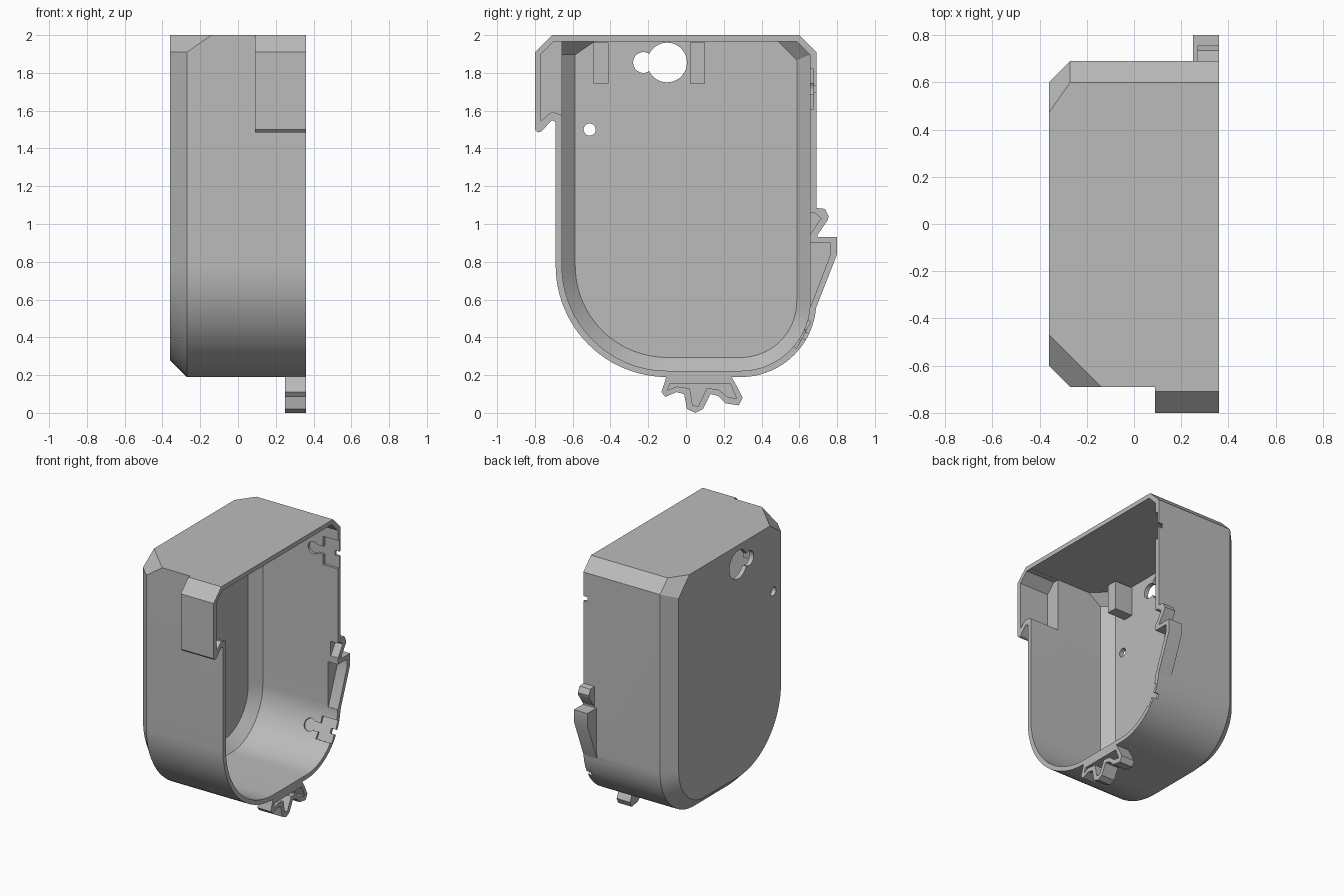
import bpy, bmesh, math
from mathutils import Vector, Matrix

cube = bpy.data.objects.get("Cube")
if cube:
    bpy.data.objects.remove(cube, do_unlink=True)

grey = bpy.data.materials.new("plain grey")
grey.use_nodes = True
COLOUR = (0.5, 0.5, 0.5, 1)
grey.diffuse_color = COLOUR
grey.node_tree.nodes["Principled BSDF"].inputs["Base Color"].default_value = COLOUR

WALL = 0.033
CHAMFER = 0.09
FRONT, BACK = 0.36, -0.36


def make_object(name, bm):
    bmesh.ops.recalc_face_normals(bm, faces=bm.faces)
    mesh = bpy.data.meshes.new(name)
    bm.to_mesh(mesh)
    bm.free()
    mesh.materials.append(grey)
    obj = bpy.data.objects.new(name, mesh)
    bpy.context.collection.objects.link(obj)
    return obj


def loft(sections):
    """Skin matching (x, [(y, z), ...]) sections into a closed solid."""
    bm = bmesh.new()
    loops = [[bm.verts.new((x, y, z)) for y, z in pts] for x, pts in sections]
    for a, b in zip(loops, loops[1:]):
        for i in range(len(a)):
            j = (i + 1) % len(a)
            bm.faces.new((a[i], a[j], b[j], b[i]))
    bm.faces.new(loops[0])
    bm.faces.new(loops[-1])
    bmesh.ops.recalc_face_normals(bm, faces=bm.faces)
    return bm


def prism(name, pts, x0, x1):
    return make_object(name, loft([(x0, pts), (x1, pts)]))


def box(name, lo, hi):
    return prism(name, [(lo[1], lo[2]), (hi[1], lo[2]), (hi[1], hi[2]), (lo[1], hi[2])],
                 lo[0], hi[0])


def arc(cy, cz, r, a0, a1, n=24):
    return [(cy + r * math.cos(math.radians(a0 + (a1 - a0) * i / n)),
             cz + r * math.sin(math.radians(a0 + (a1 - a0) * i / n))) for i in range(n + 1)]


def disc(cy, cz, r):
    return arc(cy, cz, r, 0, 350, 35)


def combine(target, tool, operation):
    mod = target.modifiers.new("combine", "BOOLEAN")
    mod.operation = operation
    mod.solver = "EXACT"
    mod.object = tool
    bpy.context.view_layer.objects.active = target
    bpy.ops.object.modifier_apply(modifier=mod.name)
    bpy.data.objects.remove(tool, do_unlink=True)


def outline(d, top):
    """Case outline inset by d, with its flat top at a given height."""
    pts = arc(-0.10, 0.78, 0.59 - d, 180, 270)
    pts += arc(0.29, 0.59, 0.40 - d, 270, 360)
    pts += [(0.69 - d, 1.91 - 0.414 * d), (2.6 - 1.414 * d - top, top), (d - 0.69, top)]
    return pts


def case_solid(name, d, front):
    top = 2.0 - d
    bend = BACK + CHAMFER + 0.414 * d
    bm = loft([(front, outline(d, top)), (bend, outline(d, top)),
               (BACK + d, outline(d + CHAMFER - 0.586 * d, top))])
    # slanted cut across the upper rear corner
    normal = Vector((1, 1, -1.444)).normalized()
    cut = bmesh.ops.bisect_plane(bm, geom=bm.verts[:] + bm.edges[:] + bm.faces[:],
                                 plane_co=Vector((BACK, -0.47, 2)) + normal * d,
                                 plane_no=normal, clear_inner=True)
    edges = [e for e in cut["geom_cut"] if isinstance(e, bmesh.types.BMEdge)]
    bmesh.ops.holes_fill(bm, edges=edges)
    return make_object(name, bm)


# Solid case with hook, latches and bottom clip
shell = case_solid("shell", 0, FRONT)
hook = [(-0.66, 2), (-0.71, 2), (-0.8, 1.91), (-0.8, 1.5), (-0.785, 1.485),
        (-0.765, 1.49), (-0.71, 1.55), (-0.69, 1.54), (-0.66, 1.54)]
big_latch = [(0.64, 0.93), (0.8, 0.93), (0.8, 0.84), (0.69, 0.56), (0.66, 0.47), (0.62, 0.5)]
small_latch = [(0.64, 1.09), (0.69, 1.085), (0.735, 1.08), (0.755, 1.04), (0.75, 1.02),
               (0.695, 0.94), (0.695, 0.92), (0.64, 0.92)]
clip = [(-0.1, 0.21), (-0.11, 0.17), (-0.13, 0.11), (-0.11, 0.085), (-0.05, 0.11),
        (-0.01, 0.1), (0.005, 0.02), (0.05, 0), (0.09, 0.02), (0.13, 0.1),
        (0.17, 0.09), (0.21, 0.05), (0.28, 0.04), (0.3, 0.08), (0.27, 0.14), (0.23, 0.21)]
for name, pts, x0 in (("hook", hook, 0.09), ("big_latch", big_latch, 0.25),
                      ("small_latch", small_latch, 0.27), ("clip", clip, 0.25)):
    combine(shell, prism(name, pts, x0, FRONT), "UNION")

# Main hollow
combine(shell, case_solid("hollow", WALL, FRONT + 0.1), "DIFFERENCE")

# Hollows of the hook, latches and clip
hook_in = [(-0.64, 1.966), (-0.7, 1.966), (-0.768, 1.9), (-0.768, 1.545),
           (-0.71, 1.595), (-0.64, 1.57)]
big_in = [(0.64, 0.9), (0.765, 0.9), (0.765, 0.84), (0.66, 0.565), (0.64, 0.565)]
small_in = [(0.64, 1.055), (0.68, 1.06), (0.715, 1.03), (0.66, 0.95), (0.64, 0.95)]
clip_in = [(-0.085, 0.155), (-0.098, 0.12), (-0.05, 0.14), (0.02, 0.13), (0.035, 0.04),
           (0.065, 0.035), (0.11, 0.13), (0.17, 0.125), (0.22, 0.085), (0.268, 0.075),
           (0.235, 0.155)]
for pts, x0 in ((hook_in, 0.12), (big_in, 0.28), (small_in, 0.3), (clip_in, 0.28)):
    combine(shell, prism("pocket", pts, x0, FRONT + 0.1), "DIFFERENCE")

# Keyhole and screw hole through the back plate
for cy, cz, r in ((-0.1, 1.855, 0.105), (-0.225, 1.855, 0.055), (-0.51, 1.5, 0.032)):
    combine(shell, prism("hole", disc(cy, cz, r), BACK - 0.1, BACK + 0.08), "DIFFERENCE")


# Keyed recesses in the side wall, each with a through notch at the rim
def recess(radius, half, cy, cz, angle):
    turn = Matrix.Translation((0, cy, cz)) @ Matrix.Rotation(math.radians(angle), 4, "X")
    near = radius - 0.07
    pad = box("pad", (0.24, near, -half), (0.4, radius, half))
    neck = box("neck", (0.16, near, -0.03), (0.3, radius, 0.03))
    notch = box("notch", (0.325, near, -0.017), (0.4, radius + 0.1, 0.017))
    bm = bmesh.new()
    bmesh.ops.create_cone(bm, cap_ends=True, segments=24, radius1=0.045, radius2=0.045, depth=0.07,
                          matrix=Matrix.Translation((0.16, radius - 0.035, 0))
                          @ Matrix.Rotation(math.pi / 2, 4, "X"))
    for tool in (pad, neck, notch, make_object("round_end", bm)):
        tool.data.transform(turn)
        combine(shell, tool, "DIFFERENCE")


recess(0.675, 0.105, 0, 1.715, 0)
recess(0.377, 0.08, 0.29, 0.59, -28)

# Two stop blocks on the back plate
for name, y0 in (("stop_block_a", -0.49), ("stop_block_b", 0.02)):
    box(name, (BACK + 0.02, y0, 1.745), (-0.18, y0 + 0.08, 1.96))

# Smooth the curved walls while keeping edges crisp
bpy.ops.object.select_all(action="DESELECT")
shell.select_set(True)
bpy.context.view_layer.objects.active = shell
bpy.ops.object.shade_smooth_by_angle(angle=math.radians(25))
